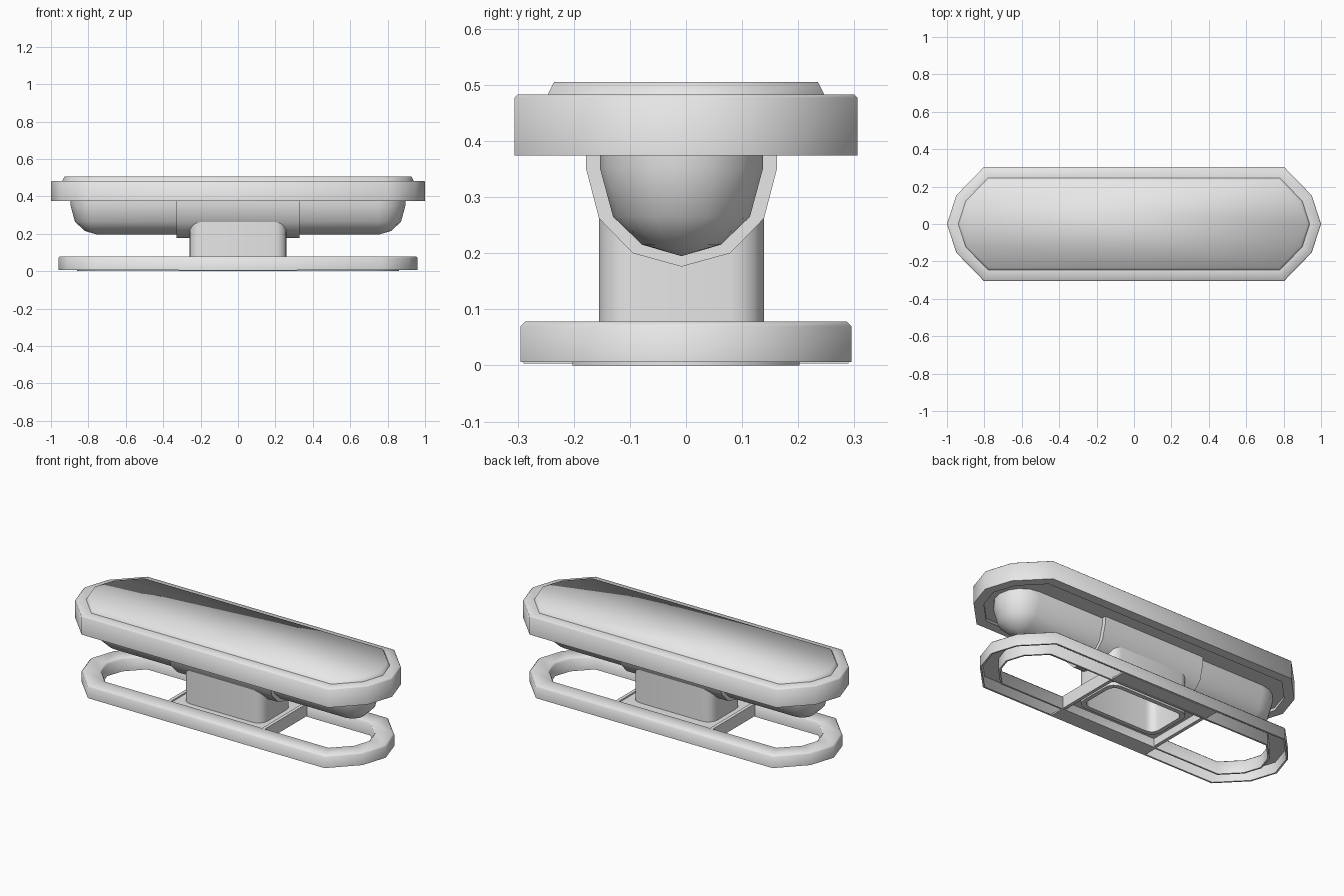
import bpy, bmesh, math

cube = bpy.data.objects.get("Cube")
if cube:
    bpy.data.objects.remove(cube, do_unlink=True)

grey = bpy.data.materials.new("light_grey")
grey.use_nodes = True
grey.diffuse_color = (0.8, 0.8, 0.8, 1)
grey.node_tree.nodes["Principled BSDF"].inputs["Base Color"].default_value = (0.8, 0.8, 0.8, 1)

MID_Y = -0.008
COARSE = [(1, 0), (0.75, 0.5), (0, 1)]
ROUND = [(math.cos(math.radians(a)), math.sin(math.radians(a))) for a in (0, 22.5, 45, 67.5, 90)]


def outline(a, b, r, arc):
    """Closed plan outline with half sizes a, b and ends of length r."""
    q = [(a - r + r * u, b * v) for u, v in arc]
    half = q + [(-x, y) for x, y in reversed(q)]
    pts = half + [(x, -y) for x, y in reversed(half)]
    return [p for i, p in enumerate(pts) if math.dist(p, pts[i - 1]) > 1e-6]


def loop(a, b, z):
    return [(x, y, z) for x, y in outline(a, b, 0.65 * b, COARSE)]


def rounded_rect(a, b, r, z):
    pts = []
    for k, (sx, sy) in enumerate([(1, 1), (-1, 1), (-1, -1), (1, -1)]):
        for i in range(5):
            t = math.pi / 2 * (k + i / 4)
            pts.append((sx * (a - r) + r * math.cos(t),
                        sy * (b - r) + r * math.sin(t) + MID_Y, z))
    return pts


def loft(name, loops, cap_start=False, cap_end=False, closed=False, angle=55):
    """Skin a row of matching loops."""
    bm = bmesh.new()
    rows = [[bm.verts.new(p) for p in l] for l in loops]
    pairs = list(zip(rows, rows[1:]))
    if closed:
        pairs.append((rows[-1], rows[0]))
    n = len(rows[0])
    for low, high in pairs:
        for i in range(n):
            j = (i + 1) % n
            bm.faces.new((low[i], low[j], high[j], high[i]))
    if cap_start:
        bm.faces.new(rows[0][::-1])
    if cap_end:
        bm.faces.new(rows[-1])
    bmesh.ops.recalc_face_normals(bm, faces=bm.faces)
    return finish(name, bm, angle)


def finish(name, bm, angle):
    mesh = bpy.data.meshes.new(name)
    bm.to_mesh(mesh)
    bm.free()
    mesh.materials.append(grey)
    ob = bpy.data.objects.new(name, mesh)
    bpy.context.collection.objects.link(ob)
    bpy.ops.object.select_all(action="DESELECT")
    ob.select_set(True)
    bpy.context.view_layer.objects.active = ob
    bpy.ops.object.shade_smooth_by_angle(angle=math.radians(angle))
    return ob


def box(name, x0, x1, y0, y1, z0, z1):
    loops = [[(x0, y0, z), (x1, y0, z), (x1, y1, z), (x0, y1, z)] for z in (z0, z1)]
    return loft(name, loops, True, True, angle=30)


# Upper slab with a shallow recess underneath
loft("upper_slab", [loop(0.945, 0.25, 0.39), loop(0.945, 0.25, 0.374), loop(1, 0.306, 0.374),
                    loop(1, 0.306, 0.477), loop(0.994, 0.3, 0.483), loop(0.94, 0.247, 0.483)],
     True, True)

# Raised cushion on the slab
loft("top_cushion", [loop(0.94, 0.247, 0.482), loop(0.928, 0.235, 0.505)], True, True, angle=65)

# Rounded trough hanging under the slab
levels = [(0.145, 0.392), (0.145, 0.35), (0.122, 0.265), (0.07, 0.215), (0.001, 0.195)]
loft("trough", [[(x, y + MID_Y, z) for x, y in outline(0.75 + r, r, r, ROUND)] for r, z in levels],
     True, True)

# U-shaped saddle band around the trough
side = [(0.17, 0.392), (0.17, 0.35), (0.147, 0.262), (0.087, 0.2)]
profile = side + [(0, 0.176)] + [(-y, z) for y, z in reversed(side)]
loft("saddle_band", [[(x, y + MID_Y, z) for y, z in profile] for x in (-0.328, 0.328)],
     True, True, angle=50)

# Hollow post between band and base
loft("post", [rounded_rect(a, b, r, z) for a, b, r, z in
              [(0.26, 0.147, 0.06, 0.03), (0.26, 0.147, 0.06, 0.262),
               (0.235, 0.122, 0.045, 0.262), (0.235, 0.122, 0.045, 0.03)]], closed=True)

# Base ring, open underneath
loft("base_ring", [loop(0.95, 0.285, 0.006), loop(0.96, 0.295, 0.006), loop(0.96, 0.295, 0.07),
                   loop(0.952, 0.287, 0.078), loop(0.858, 0.2, 0.078), loop(0.85, 0.192, 0.07),
                   loop(0.85, 0.192, 0), loop(0.86, 0.202, 0), loop(0.86, 0.202, 0.068),
                   loop(0.95, 0.285, 0.068)], closed=True)

# Crossbars, post flanges and foot pads
for s, tag in ((1, "left"), (-1, "right")):
    x = sorted((s * 0.295, s * 0.315))
    box("crossbar_" + tag, *x, -0.2, 0.2, 0.006, 0.078)
    x = sorted((s * 0.24, s * 0.3))
    box("flange_" + tag, *x, -0.2, 0.2, 0.05, 0.07)
for s, tag in ((1, "back"), (-1, "front")):
    y = sorted((s * 0.13, s * 0.2))
    box("flange_" + tag, -0.24, 0.24, *y, 0.05, 0.07)
    y = sorted((s * 0.195, s * 0.29))
    box("foot_pad_" + tag, -0.315, 0.315, *y, 0.003, 0.012)
